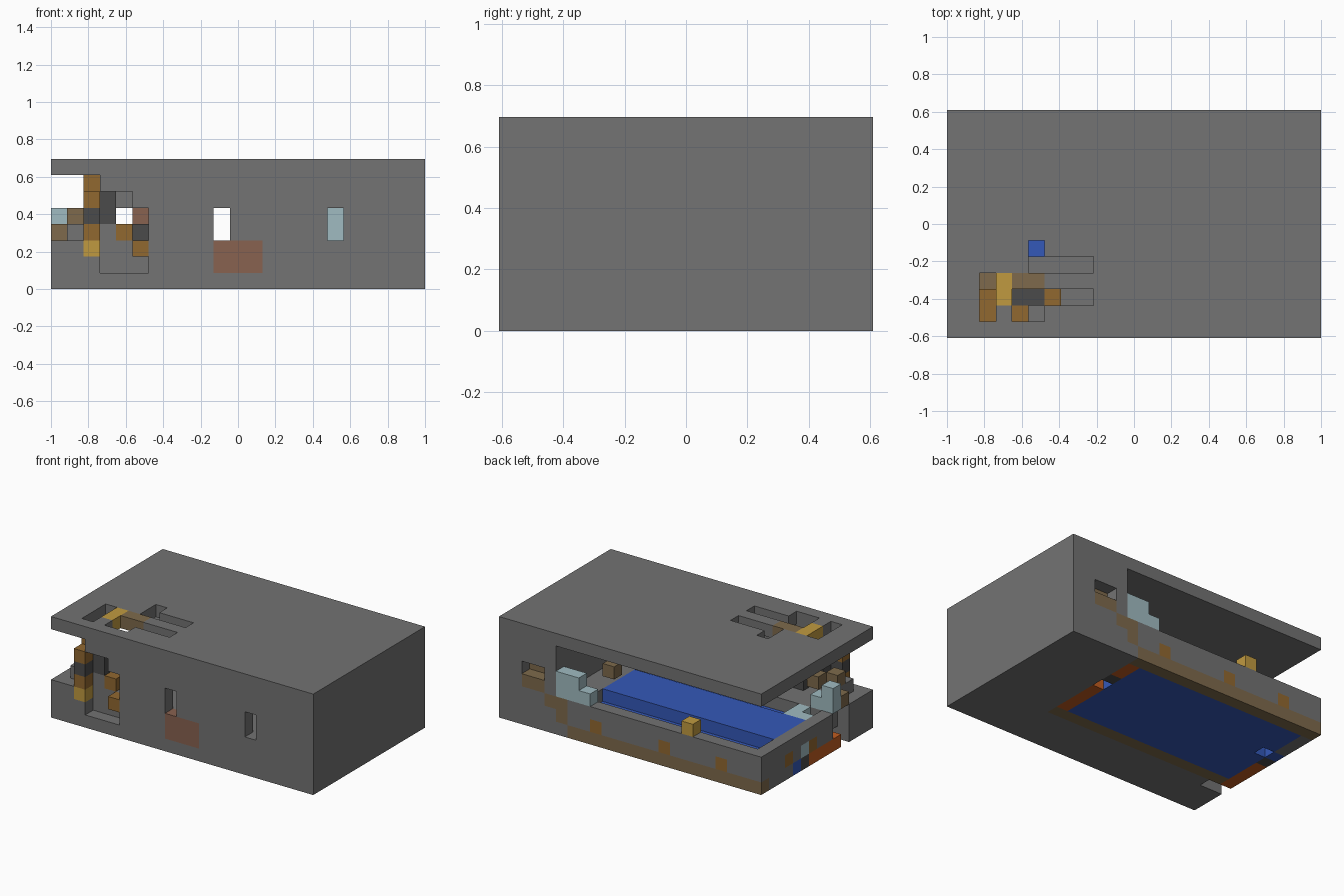
import bpy
import bmesh
from mathutils import Vector

cube = bpy.data.objects.get("Cube")
if cube:
    bpy.data.objects.remove(cube, do_unlink=True)

NX, NY, NZ = 23, 14, 8
V = 2 / NX
cells = {}

# Part name -> (material name, sRGB colour)
PARTS = {
    "stone_shell": ("stone grey", (115, 115, 115)),
    "dark_blocks": ("charcoal", (75, 75, 75)),
    "timber_blocks": ("timber brown", (145, 104, 48)),
    "earth_blocks": ("earth brown", (126, 106, 76)),
    "gold_blocks": ("gold", (192, 154, 64)),
    "ice_blocks": ("pale blue", (160, 187, 193)),
    "water_pool": ("water blue", (52, 88, 184)),
    "clay_blocks": ("clay", (136, 98, 80)),
    "rust_blocks": ("rust", (192, 92, 32)),
}


def fill(part, x, y, z):
    """Fill a block of cells; each argument is a cell or an inclusive span."""
    spans = [s if isinstance(s, tuple) else (s, s) for s in (x, y, z)]
    for i in range(spans[0][0], spans[0][1] + 1):
        for j in range(spans[1][0], spans[1][1] + 1):
            for k in range(spans[2][0], spans[2][1] + 1):
                if part:
                    cells[i, j, k] = part
                else:
                    cells.pop((i, j, k), None)


def carve(x, y, z):
    fill(None, x, y, z)


# Stone shell with an open hall
fill("stone_shell", (0, NX - 1), (0, NY - 1), (0, NZ - 1))
carve((0, 17), (1, 13), (3, 6))

# Front corner opening and two windows
carve((0, 1), 0, (3, 6))
carve(2, 0, (2, 6))
carve((3, 4), 0, (1, 5))
carve(5, 0, (1, 4))
for x in (10, 17):
    carve(x, 0, (3, 4))

# Openings in the roof
carve(2, (1, 3), 7)
carve((4, 5), 1, 7)
carve((4, 8), 2, 7)
carve((5, 8), 4, 7)
carve(5, 5, 7)
fill("gold_blocks", 3, (2, 3), 7)
fill("earth_blocks", (4, 5), 3, 7)

# Pool with a raised middle and low channels
fill("water_pool", (1, 15), (5, 12), (0, 2))
for y in ((11, 12), (5, 6)):
    carve((1, 15), y, 2)
fill("ice_blocks", 2, (5, 6), 2)
fill("ice_blocks", 1, 6, 2)

# Border round the pool underside
fill("earth_blocks", (0, 16), 13, 0)
fill("earth_blocks", (1, 16), 4, 0)
fill("rust_blocks", 16, (5, 12), 0)
fill("dark_blocks", 16, 10, 0)
fill("water_pool", 16, 9, 1)
carve(16, 9, 0)
carve(1, 9, 0)

# Side wall inlays and notch
fill("rust_blocks", 0, (4, 7), 0)
fill("dark_blocks", 0, 8, 0)
fill("water_pool", 0, 9, 0)
fill("ice_blocks", 0, 8, 1)
for y in (7, 10):
    fill("timber_blocks", 0, y, 1)
carve(0, (3, 4), (1, 2))
carve((0, 1), 3, 0)

# Back wall inlays
for x in (3, 8, 14):
    fill("timber_blocks", x, 13, 1)
fill("gold_blocks", 6, 13, 3)
carve((19, 20), 13, 4)
fill("earth_blocks", (19, 20), 12, 4)
fill("earth_blocks", (19, 20), 13, 3)
fill("earth_blocks", 18, 13, 2)
fill("earth_blocks", 17, 13, (1, 2))
fill("earth_blocks", 15, 10, 4)
fill("ice_blocks", (16, 17), 13, 4)
fill("ice_blocks", (15, 17), 13, 3)

# Front wall patch
fill("clay_blocks", (10, 12), 0, (1, 2))

# Pillar and ruins in the open corner
fill("gold_blocks", 2, 0, 2)
fill("timber_blocks", 2, 0, (3, 5))
fill("dark_blocks", 2, 0, 4)
fill("timber_blocks", 2, (1, 2), 6)
fill("earth_blocks", 2, 3, 4)
fill("dark_blocks", 3, 1, (4, 5))
fill("stone_shell", 3, 1, 3)
fill("timber_blocks", 4, 1, 3)
fill("timber_blocks", 5, 0, 2)
fill("dark_blocks", (4, 5), 2, 3)
fill("timber_blocks", 6, 2, 3)
fill("stone_shell", 4, 3, 5)
fill("clay_blocks", 5, 3, 4)
fill("stone_shell", 1, (1, 3), 3)
fill("earth_blocks", 1, 2, 4)
fill("earth_blocks", 0, 3, 3)
fill("ice_blocks", 0, 4, (3, 4))
fill("ice_blocks", 1, 4, 3)


def linear(c):
    c /= 255
    return c / 12.92 if c <= 0.04045 else ((c + 0.055) / 1.055) ** 2.4


def make_material(name, rgb):
    mat = bpy.data.materials.new(name)
    mat.use_nodes = True
    colour = [linear(c) for c in rgb] + [1]
    mat.diffuse_color = colour
    bsdf = mat.node_tree.nodes["Principled BSDF"]
    bsdf.inputs["Base Color"].default_value = colour
    bsdf.inputs["Roughness"].default_value = 0.9
    return mat


def build(part):
    """Make one mesh from the exposed faces of a part's cells."""
    bm = bmesh.new()
    for cell, owner in cells.items():
        if owner != part:
            continue
        for axis in range(3):
            for side in (0, 1):
                near = list(cell)
                near[axis] += 2 * side - 1
                if tuple(near) in cells:
                    continue
                u, w = (axis + 1) % 3, (axis + 2) % 3
                corners = []
                for du, dw in ((0, 0), (1, 0), (1, 1), (0, 1)):
                    p = Vector(cell)
                    p[axis] += side
                    p[u] += du
                    p[w] += dw
                    p -= Vector((NX / 2, NY / 2, 0))
                    corners.append(bm.verts.new(p * V))
                bm.faces.new(corners if side else corners[::-1])
    bmesh.ops.remove_doubles(bm, verts=bm.verts, dist=V / 100)
    bmesh.ops.dissolve_limit(bm, angle_limit=0.01, verts=bm.verts, edges=bm.edges)
    mesh = bpy.data.meshes.new(part)
    bm.to_mesh(mesh)
    bm.free()
    mesh.materials.append(make_material(*PARTS[part]))
    obj = bpy.data.objects.new(part, mesh)
    bpy.context.collection.objects.link(obj)


for part in PARTS:
    build(part)
